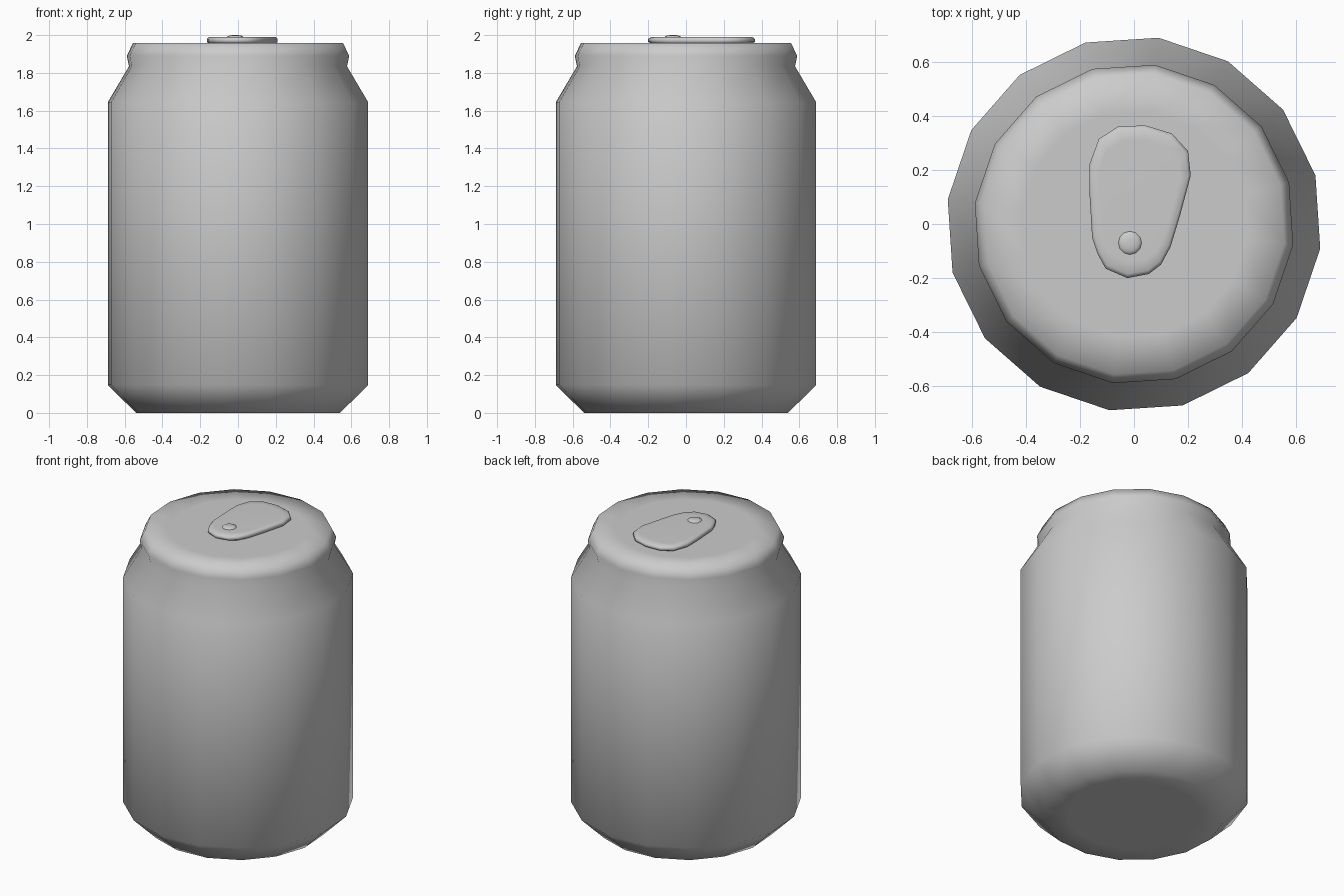
import bpy, bmesh
from math import cos, sin, radians

if "Cube" in bpy.data.objects:
    bpy.data.objects.remove(bpy.data.objects["Cube"])

SIDES = 16


def ring_points(r, z, cx=0, cy=0, n=SIDES, start=15):
    return [(cx + r * cos(radians(start + i * 360 / n)),
             cy + r * sin(radians(start + i * 360 / n)), z) for i in range(n)]


def loft(name, rings):
    """Skin a stack of equal-length closed rings and cap both ends."""
    bm = bmesh.new()
    loops = [[bm.verts.new(p) for p in ring] for ring in rings]
    n = len(loops[0])
    for a, b in zip(loops, loops[1:]):
        for i in range(n):
            j = (i + 1) % n
            bm.faces.new((a[i], a[j], b[j], b[i]))
    bm.faces.new(loops[0][::-1])
    bm.faces.new(loops[-1])
    bmesh.ops.recalc_face_normals(bm, faces=bm.faces[:])
    for f in bm.faces:
        f.smooth = True
    mesh = bpy.data.meshes.new(name)
    bm.to_mesh(mesh)
    bm.free()
    obj = bpy.data.objects.new(name, mesh)
    bpy.context.collection.objects.link(obj)
    return obj


# Can shell: base chamfer, straight wall, shoulder, neck, rim and flat lid
profile = [(0.40, 0), (0.545, 0), (0.695, 0.148), (0.695, 1.645),
           (0.582, 1.835), (0.594, 1.89), (0.561, 1.957), (0.42, 1.957)]
loft("can_body", [ring_points(r, z) for r, z in profile])

# Pull tab: rounded teardrop plate lying on the lid
outline = [(0.21, 0.18), (0.20, 0.27), (0.14, 0.335), (0.04, 0.365),
           (-0.06, 0.36), (-0.13, 0.315), (-0.165, 0.22), (-0.165, 0.12),
           (-0.155, -0.05), (-0.135, -0.11), (-0.105, -0.165), (-0.025, -0.20),
           (0.055, -0.185), (0.10, -0.15), (0.135, -0.085), (0.17, 0.03)]
cx, cy = 0.015, 0.10
layers = [(0.95, 1.956), (1.0, 1.964), (1.0, 1.980), (0.95, 1.989), (0.8, 1.990)]
loft("pull_tab", [[(cx + (x - cx) * s, cy + (y - cy) * s, z) for x, y in outline]
                  for s, z in layers])

# Rivet: small dome near the narrow end of the tab
dome = [(0.046, 1.985), (0.042, 1.992), (0.030, 1.998), (0.012, 2.0)]
loft("tab_rivet", [ring_points(r, z, -0.015, -0.07, 12, 0) for r, z in dome])
